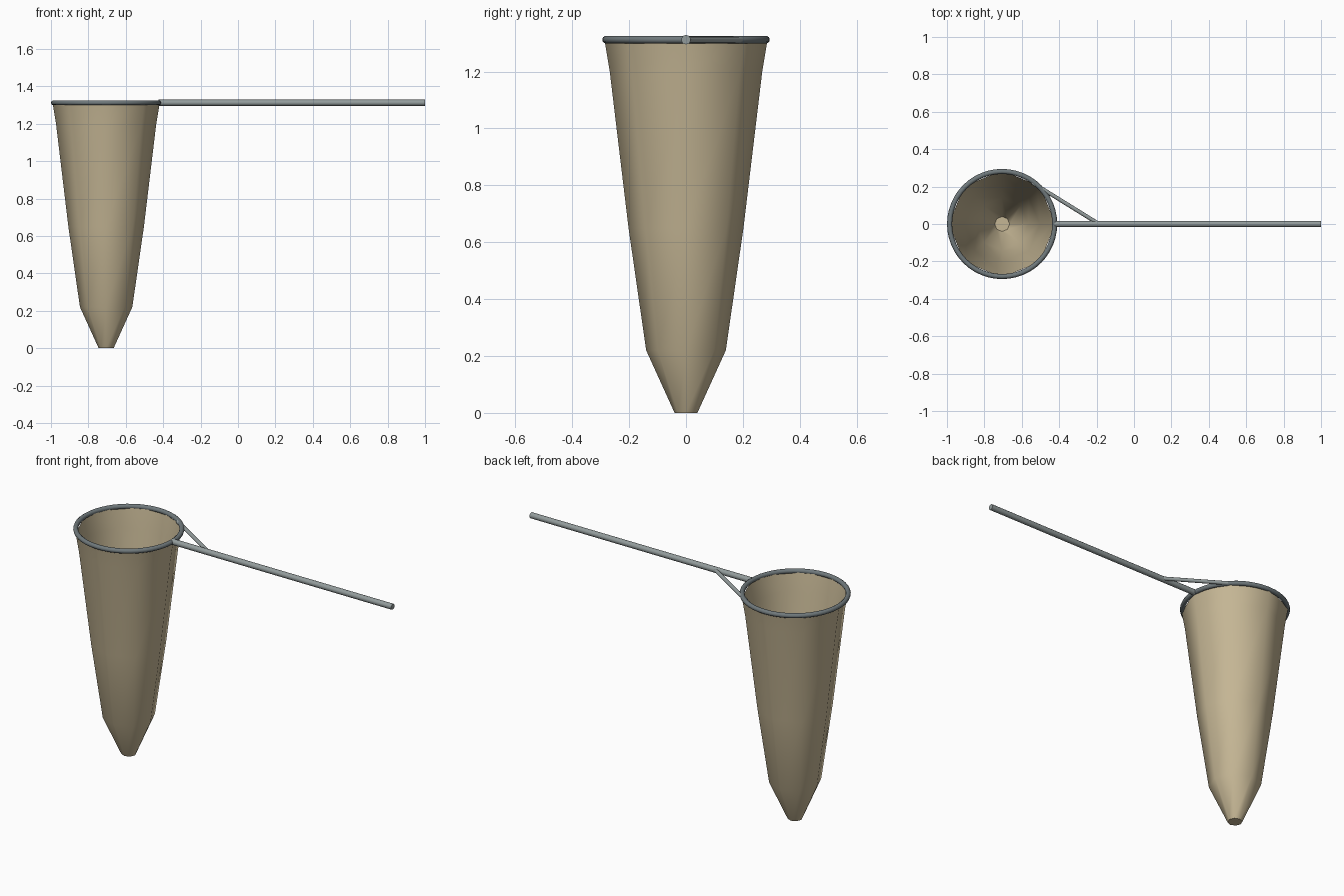
import bpy, bmesh, math
from mathutils import Vector

if "Cube" in bpy.data.objects:
    bpy.data.objects.remove(bpy.data.objects["Cube"])

CX, RIM_Z = -0.705, 1.312


def material(name, rgb):
    m = bpy.data.materials.new(name)
    m.diffuse_color = (*rgb, 1)
    m.use_nodes = True
    m.node_tree.nodes["Principled BSDF"].inputs["Base Color"].default_value = m.diffuse_color
    return m


tan = material("tan mesh cloth", (0.56, 0.47, 0.30))
steel = material("grey metal", (0.29, 0.33, 0.33))
dark_steel = material("dark grey metal", (0.16, 0.19, 0.20))


def finish(obj, name, mat, angle):
    obj.name = name
    obj.data.materials.append(mat)
    bpy.ops.object.select_all(action='DESELECT')
    obj.select_set(True)
    bpy.context.view_layer.objects.active = obj
    bpy.ops.object.shade_smooth_by_angle(angle=math.radians(angle))


def rod(name, a, b, r, mat):
    a, b = Vector(a), Vector(b)
    bpy.ops.mesh.primitive_cylinder_add(vertices=12, radius=r, depth=(b - a).length,
                                        location=(a + b) / 2)
    o = bpy.context.object
    o.rotation_euler = (b - a).to_track_quat('Z', 'Y').to_euler()
    finish(o, name, mat, 40)


# Hoop, handle and the single side brace
bpy.ops.mesh.primitive_torus_add(location=(CX, 0, RIM_Z), major_radius=0.281,
                                 minor_radius=0.0135, major_segments=48, minor_segments=10)
finish(bpy.context.object, "hoop", dark_steel, 60)
rod("handle", (-0.425, 0, RIM_Z), (1.0, 0, RIM_Z), 0.0165, steel)
rod("brace", (-0.545, 0.222, RIM_Z), (-0.2, 0.008, RIM_Z), 0.0105, steel)

# Eight-sided tapering net bag with a small flat bottom
profile = [(0.04, 0), (0.14, 0.22), (0.202, 0.65), (0.268, 1.2), (0.286, 1.308)]
bm = bmesh.new()
rings = [[bm.verts.new((CX + r * math.cos(k * math.pi / 4), r * math.sin(k * math.pi / 4), z))
          for k in range(8)] for r, z in profile]
for lo, hi in zip(rings, rings[1:]):
    for k in range(8):
        n = (k + 1) % 8
        bm.faces.new((lo[k], lo[n], hi[n], hi[k]))
bm.faces.new(rings[0][::-1])
mesh = bpy.data.meshes.new("net_bag")
bm.to_mesh(mesh)
bm.free()
bag = bpy.data.objects.new("net_bag", mesh)
bpy.context.collection.objects.link(bag)
finish(bag, "net_bag", tan, 50)
